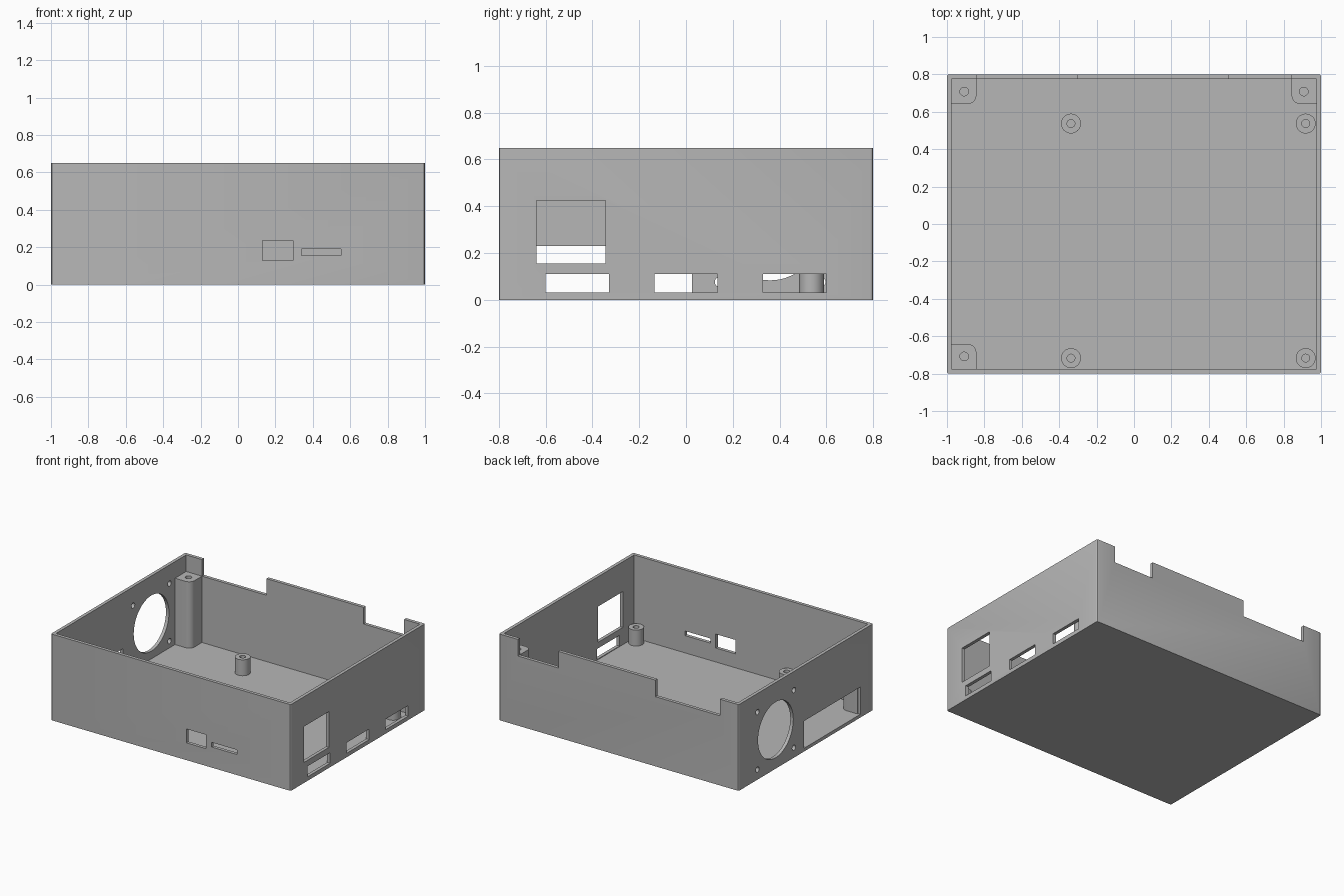
import bpy
import bmesh
import math
from mathutils import Matrix, Vector

if "Cube" in bpy.data.objects:
    bpy.data.objects.remove(bpy.data.objects["Cube"])

grey = bpy.data.materials.new("plain grey")
grey.use_nodes = True
grey.diffuse_color = (0.47, 0.47, 0.47, 1)
grey.node_tree.nodes["Principled BSDF"].inputs["Base Color"].default_value = grey.diffuse_color

HEIGHT, WALL, POST_TOP, STANDOFF_TOP = 0.65, 0.025, 0.525, 0.145
HALF_X, HALF_Y = 1.0, 0.8


def add_box(bm, low, high):
    low, high = Vector(low), Vector(high)
    matrix = Matrix.Translation((low + high) / 2) @ Matrix.Diagonal((*(high - low), 1))
    return bmesh.ops.create_cube(bm, size=1, matrix=matrix)["verts"]


def add_cylinder(bm, centre, radius, depth, axis="Z", sides=32):
    turn = Matrix.Rotation(math.pi / 2, 4, "Y") if axis == "X" else Matrix()
    bmesh.ops.create_cone(bm, cap_ends=True, segments=sides, radius1=radius, radius2=radius,
                          depth=depth, matrix=Matrix.Translation(centre) @ turn)


def round_uprights(bm, radius, segments, test):
    edges = [e for e in bm.edges
             if abs(e.verts[0].co.z - e.verts[1].co.z) > 0.1 and test(e.verts[0].co)]
    bmesh.ops.bevel(bm, geom=edges, offset=radius, segments=segments, profile=0.5,
                    affect="EDGES")


def make_object(name, bm):
    mesh = bpy.data.meshes.new(name)
    bmesh.ops.recalc_face_normals(bm, faces=bm.faces)
    bm.to_mesh(mesh)
    bm.free()
    mesh.materials.append(grey)
    obj = bpy.data.objects.new(name, mesh)
    bpy.context.collection.objects.link(obj)
    return obj


def cut(obj, bm):
    """Subtract a bmesh from an object, then drop the cutter."""
    cutter = make_object("cutter", bm)
    cutter.hide_render = True
    mod = obj.modifiers.new("cut", "BOOLEAN")
    mod.operation, mod.solver, mod.object = "DIFFERENCE", "EXACT", cutter
    bpy.ops.object.select_all(action="DESELECT")
    bpy.context.view_layer.objects.active = obj
    obj.select_set(True)
    bpy.ops.object.modifier_apply(modifier=mod.name)
    bpy.data.objects.remove(cutter)


def smooth(obj):
    bpy.ops.object.select_all(action="DESELECT")
    bpy.context.view_layer.objects.active = obj
    obj.select_set(True)
    bpy.ops.object.shade_smooth_by_angle(angle=math.radians(30))


# Open tray with slightly rounded upright edges
bm = bmesh.new()
add_box(bm, (-HALF_X, -HALF_Y, 0), (HALF_X, HALF_Y, HEIGHT))
round_uprights(bm, 0.012, 3, lambda co: True)
case = make_object("case_shell", bm)
bm = bmesh.new()
add_box(bm, (WALL - HALF_X, WALL - HALF_Y, WALL), (HALF_X - WALL, HALF_Y - WALL, 1))
cut(case, bm)

# Wall openings
bm = bmesh.new()
for x0, x1, z0, z1 in ((0.13, 0.295, 0.13, 0.235), (0.34, 0.55, 0.155, 0.19)):
    add_box(bm, (x0, -0.85, z0), (x1, -0.75, z1))
for y0, y1, z0, z1 in ((-0.64, -0.345, 0.155, 0.425), (-0.6, -0.33, 0.03, 0.11),
                       (-0.135, 0.135, 0.03, 0.11), (0.33, 0.6, 0.03, 0.11)):
    add_box(bm, (0.95, y0, z0), (1.05, y1, z1))
add_box(bm, (-1.05, -0.65, WALL), (-0.95, 0.025, 0.23))
for x0, x1 in ((-0.843, -0.305), (0.505, 0.843)):
    add_box(bm, (x0, 0.75, POST_TOP), (x1, 0.85, 0.75))

# Fan opening and its screw holes
fan_y, fan_z, spacing = 0.36, 0.293, 0.217
add_cylinder(bm, (-1, fan_y, fan_z), 0.21, 0.1, "X", 64)
for sy in (-1, 1):
    for sz in (-1, 1):
        add_cylinder(bm, (-1, fan_y + sy * spacing, fan_z + sz * spacing), 0.02, 0.1, "X", 24)
cut(case, bm)
smooth(case)

# Tall corner posts, rounded on the corner facing inwards
for name, sx, sy in (("back_right_post", -1, 1), ("back_left_post", 1, 1),
                     ("front_right_post", -1, -1)):
    bm = bmesh.new()
    xs = sorted((sx * 0.843, sx * 0.98))
    ys = sorted((sy * 0.642, sy * 0.78))
    add_box(bm, (xs[0], ys[0], 0.02), (xs[1], ys[1], POST_TOP))
    round_uprights(bm, 0.045, 8, lambda co: abs(co.x) < 0.9 and abs(co.y) < 0.7)
    post = make_object(name, bm)
    bm = bmesh.new()
    add_cylinder(bm, (sx * 0.908, sy * 0.708, 0.4), 0.023, 0.5, sides=24)
    cut(post, bm)
    smooth(post)

# Board standoffs
for row, y in (("back", 0.537), ("front", -0.717)):
    for side, x in (("right", -0.337), ("left", 0.918)):
        bm = bmesh.new()
        add_cylinder(bm, (x, y, (0.02 + STANDOFF_TOP) / 2), 0.053, STANDOFF_TOP - 0.02)
        standoff = make_object(f"{row}_{side}_standoff", bm)
        bm = bmesh.new()
        add_cylinder(bm, (x, y, 0.13), 0.021, 0.2, sides=24)
        cut(standoff, bm)
        smooth(standoff)
